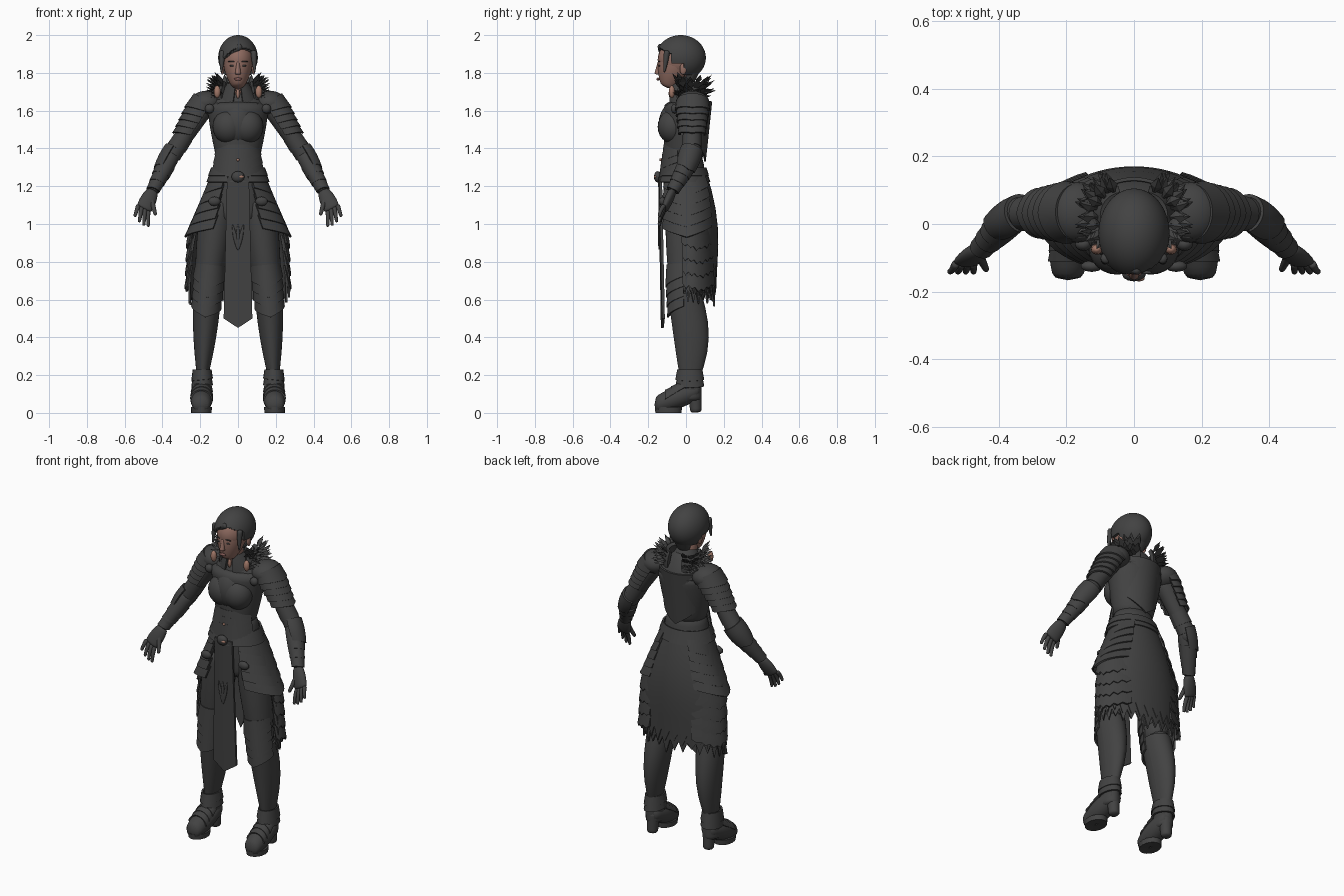
import bpy, bmesh, random
from math import sin, cos, pi, radians
from mathutils import Vector, Matrix

random.seed(4)
if "Cube" in bpy.data.objects:
    bpy.data.objects.remove(bpy.data.objects["Cube"])


def material(name, *rgb):
    m = bpy.data.materials.new(name)
    m.use_nodes = True
    m.diffuse_color = (*rgb, 1)
    m.node_tree.nodes["Principled BSDF"].inputs["Base Color"].default_value = (*rgb, 1)
    return m


def at(*coords):
    return Vector(coords)


CHARCOAL = material("charcoal", .055, .055, .055)
SKIN = material("skin", .28, .15, .12)
LIP = material("lip", .22, .1, .09)
COPPER = material("copper", .36, .19, .14)

# Facing directions around an axis, and the joints of the left side
FRONT, SIDE, BACK = -90, 0, 90
HIP, KNEE, ANKLE = at(.1, 0, 1.1), at(.16, -.01, .68), at(.19, .02, .16)
SHOULDER, ELBOW, WRIST = at(.17, .035, 1.64), at(.36, .03, 1.35), at(.455, -.075, 1.17)
PALM = at(.5, -.115, 1.085)


def finish(name, bm, mat, mirror=False, smooth=True, thick=0, rounded=False):
    """Turn a bmesh into an object with the usual modifiers."""
    bmesh.ops.recalc_face_normals(bm, faces=bm.faces)
    mesh = bpy.data.meshes.new(name)
    bm.to_mesh(mesh)
    bm.free()
    mesh.materials.append(mat)
    for polygon in mesh.polygons:
        polygon.use_smooth = smooth
    ob = bpy.data.objects.new(name, mesh)
    bpy.context.collection.objects.link(ob)
    if thick:
        solidify = ob.modifiers.new("Thickness", 'SOLIDIFY')
        solidify.thickness, solidify.offset = thick, -1
        ob.modifiers.new("Crisp edges", 'EDGE_SPLIT').split_angle = radians(40)
    if rounded:
        ob.modifiers.new("Rounding", 'SUBSURF').levels = 1
        ob.modifiers["Rounding"].render_levels = 1
    if mirror:
        ob.modifiers.new("Mirror", 'MIRROR').use_mirror_merge = False


def frame(axis):
    """Outward and backward directions across an axis."""
    axis = axis.normalized()
    if abs(axis.y) > .85:
        return at(1, 0, 0), at(0, 0, 1)
    if axis.z < 0:
        axis = -axis
    outward = at(0, 1, 0).cross(axis).normalized()
    return outward, axis.cross(outward)


def skin_rings(bm, rings):
    for upper, lower in zip(rings, rings[1:]):
        for k in range(len(upper) - 1):
            bm.faces.new((upper[k], upper[k + 1], lower[k + 1], lower[k]))


def loft(name, start, end, radius, radius_end, depth=1, depth_end=None, bulge=0, bow=0, facing=SIDE,
         spread=180, point=0, jag=0, sides=18, mat=CHARCOAL, mirror=False, solid=False, thick=.01):
    """Oval section swept from start to end: a solid limb, or an open plate with a shaped hem."""
    bm, rings, steps = bmesh.new(), [], 6
    out, back = frame(end - start)
    down = (end - start).normalized()
    depth_end = depth_end or depth
    for i in range(steps + 1):
        f = i / steps
        swell = sin(pi * f)
        r = radius + (radius_end - radius) * f + bulge * swell
        d = r * (depth + (depth_end - depth) * f)
        ring = []
        for k in range(sides if solid else sides + 1):
            a = radians(facing - spread + 2 * spread * k / sides)
            drop = point * f * (1 - abs(2 * k / sides - 1))
            if i == steps:
                drop += jag * (k % 2) * random.uniform(.4, 1)
            ring.append(bm.verts.new(start.lerp(end, f) + down * drop + out * r * cos(a)
                                     + back * (d * sin(a) + bow * swell)))
        rings.append(ring)
    if solid:
        bm.faces.new(rings[0])
        bm.faces.new(rings[-1])
        rings = [ring + ring[:1] for ring in rings]
    skin_rings(bm, rings)
    finish(name, bm, mat, mirror, thick=0 if solid else thick, rounded=solid)


def limb(name, start, end, radius, radius_end, **shape):
    loft(name, start, end, radius, radius_end, solid=True, **shape)


def lames(name, start, end, radius, radius_end, count, depth=1, depth_end=None, flare=1.1, mirror=True, **shape):
    """Row of overlapping flared plates."""
    depth_end = depth_end or depth

    def mix(a, b, f):
        return a + (b - a) * f
    for i in range(count):
        f, g = i / count, (i + 1.35) / count
        loft(f"{name}_{i + 1}", mix(start, end, f), mix(start, end, g), mix(radius, radius_end, f),
             mix(radius, radius_end, g) * flare, mix(depth, depth_end, f), mix(depth, depth_end, g),
             mirror=mirror, **shape)


def ball(name, centre, size, mat=CHARCOAL, mirror=False, cut=None, thick=0, sides=24):
    bm = bmesh.new()
    bmesh.ops.create_uvsphere(bm, u_segments=sides, v_segments=sides // 2, radius=1,
                              matrix=Matrix.Translation(centre) @ Matrix.Diagonal((*size, 1)))
    if cut:
        hidden = [f for f in bm.faces if cut(f.calc_center_median())]
        bmesh.ops.delete(bm, geom=hidden, context='FACES')
    finish(name, bm, mat, mirror, thick=thick)


# Head and face
ball("cranium", at(0, -.045, 1.87), (.083, .105, .1), SKIN)
limb("jaw", at(0, -.05, 1.87), at(0, -.1, 1.72), .082, .028, depth=1.2, bulge=.012, mat=SKIN)
limb("neck", at(0, 0, 1.62), at(0, -.04, 1.8), .055, .045, mat=SKIN)
limb("nose", at(0, -.142, 1.86), at(0, -.152, 1.79), .008, .018, mat=SKIN, sides=8)
ball("lips", at(0, -.148, 1.767), (.022, .008, .008), LIP)
ball("eye", at(.031, -.141, 1.838), (.013, .005, .005), mirror=True)
ball("eyebrow", at(.033, -.143, 1.86), (.02, .005, .003), mirror=True)
ball("ear", at(.083, -.015, 1.82), (.01, .018, .03), SKIN, mirror=True)


# Hair, open around the face and swept to one side
def around_face(p):
    fringe = p.y < -.075 and p.z < 1.935 - 6 * (p.x - .02) ** 2
    cheek = p.y < -.015 and p.z < 1.85
    return fringe or cheek or p.z < 1.79


ball("hair_cap", at(0, -.028, 1.88), (.105, .133, .12), cut=around_face, thick=.02, sides=96)
limb("side_lock", at(.083, -.1, 1.92), at(.088, -.115, 1.8), .018, .004, bulge=.003, sides=8, mirror=True)
limb("swept_fringe", at(.02, -.14, 1.945), at(-.08, -.115, 1.88), .018, .01, depth=.8, sides=10)
limb("nape_hair", at(0, .045, 1.86), at(0, .02, 1.75), .08, .035, depth=.65)

# Body and chest armour
limb("hips", at(0, 0, 1), at(0, -.01, 1.38), .15, .11, depth=.75, depth_end=.85, bulge=.015, sides=24)
limb("chest", at(0, -.015, 1.32), at(0, .01, 1.65), .11, .17, depth=.88, depth_end=.75, bulge=.005, sides=24)
limb("shoulder_yoke", at(0, .02, 1.6), at(0, .01, 1.74), .18, .05, depth=.65, depth_end=1, sides=24)
ball("breast_plate", at(.05, -.07, 1.515), (.085, .08, .09), mirror=True)
ball("breast_ridge", at(0, -.05, 1.53), (.1, .095, .12))
loft("gorget", at(0, -.02, 1.75), at(0, 0, 1.65), .055, .11, depth=1.1, depth_end=.85, facing=BACK, spread=165)
loft("back_plate", at(0, .01, 1.66), at(0, -.01, 1.42), .14, .12, depth=.85, depth_end=.93,
     facing=BACK, spread=55, point=.08)
lames("waist_plate", at(0, -.015, 1.42), at(0, -.015, 1.3), .115, .135, 3, depth=.9, mirror=False,
      facing=FRONT, spread=75, point=.05, flare=1.04)
lames("belt", at(0, -.01, 1.3), at(0, -.01, 1.235), .142, .158, 2, depth=.83, mirror=False, sides=32, flare=1.04)
ball("belt_buckle", at(0, -.15, 1.25), (.035, .02, .03), sides=12)
ball("buckle_trim", at(.015, -.162, 1.25), (.016, .008, .008), COPPER)
ball("throat_clasp", at(0, -.08, 1.69), (.01, .012, .026), COPPER)
ball("waist_gem", at(0, -.135, 1.34), (.008, .006, .008), COPPER)
ball("hip_pouch", at(.125, -.125, 1.12), (.035, .018, .025), mirror=True, sides=10)

# Fur collar built from overlapping leaf-shaped tufts
bm = bmesh.new()
for tuft in range(80):
    angle, lift = radians(random.uniform(-48, 72)), random.random()
    ray = at(cos(angle), sin(angle), 0)
    root = at(.03, .025, 1.66 + .08 * lift) + ray * .07
    growth = (ray + at(random.uniform(-.2, .2), random.uniform(-.2, .3), .1 + lift)).normalized()
    length = random.uniform(.06, .09)
    side = growth.cross(at(0, 0, 1)).normalized() * .018
    ridge = side.cross(growth).normalized() * .01
    middle = root + growth * length / 2
    base, left, right, crest, tip = [bm.verts.new(p) for p in (root, middle + side, middle - side,
                                                               middle + ridge, root + growth * length)]
    for corners in ((base, left, crest), (base, crest, right), (left, tip, crest), (crest, tip, right),
                    (base, right, tip, left)):
        bm.faces.new(corners)
finish("fur_collar", bm, CHARCOAL, mirror=True, smooth=False)
loft("fur_base", at(.03, .025, 1.755), at(.03, .02, 1.65), .07, .09, bulge=.01, facing=15, spread=65,
     mirror=True, thick=.02)
ball("collar_clasp", at(.11, -.075, 1.7), (.018, .016, .034), COPPER, mirror=True, sides=12)

# Arms with layered shoulder, elbow and forearm plates
limb("upper_arm", SHOULDER, ELBOW, .06, .042, mirror=True)
limb("forearm", SHOULDER.lerp(ELBOW, .9), WRIST, .044, .029, bulge=.006, mirror=True)
ball("elbow", ELBOW, (.045, .045, .045), mirror=True)
ball("shoulder_cap", SHOULDER, (.085, .09, .065), mirror=True)
ball("shoulder_stud", at(.15, -.06, 1.61), (.025, .02, .025), mirror=True, sides=12)
lames("pauldron_plate", SHOULDER + at(0, 0, .015), SHOULDER.lerp(ELBOW, .5), .073, .057, 5, depth=1.15,
      flare=1.18, spread=115, point=.04)
lames("arm_plate", SHOULDER.lerp(ELBOW, .6), SHOULDER.lerp(ELBOW, .9), .05, .046, 2, point=.01)
loft("elbow_guard", SHOULDER.lerp(ELBOW, .85), ELBOW.lerp(WRIST, .3), .06, .052, bulge=.006, facing=30,
     spread=100, point=.03, mirror=True)
lames("vambrace", ELBOW.lerp(WRIST, .2), ELBOW.lerp(WRIST, .85), .049, .034, 3, point=.015)

# Hands with fanned fingers
limb("palm", ELBOW.lerp(WRIST, .95), PALM - at(0, 0, .01), .03, .042, depth=.7, depth_end=.4, bulge=.008, mirror=True)
for i, finger in enumerate(("index", "middle", "ring", "little")):
    knuckle = PALM + at(.017, 0, .01) * (i - 1.4)
    limb(finger + "_finger", knuckle, at(.475 + .024 * i, -.143, .984 + .006 * i * i), .014, .009,
         bow=-.005, sides=8, mirror=True)
limb("thumb", WRIST.lerp(PALM, .2), at(.436, -.138, 1.045), .018, .01, sides=8, mirror=True)

# Legs with knee and shin armour
limb("thigh", HIP + at(0, 0, .05), KNEE, .095, .07, depth=1.15, bulge=.008, mirror=True)
ball("knee", KNEE, (.07, .08, .08), mirror=True)
limb("shin", KNEE, ANKLE, .066, .018, depth=1.2, depth_end=2, bulge=.008, bow=.022, mirror=True)
lames("knee_plate", HIP.lerp(KNEE, .75), KNEE.lerp(ANKLE, .2), .08, .073, 4, depth=1.2, facing=FRONT,
      spread=85, point=.05, flare=1.12)
for part, facing in (("greave", FRONT), ("calf_plate", BACK)):
    loft(part, KNEE.lerp(ANKLE, .1), ANKLE, .075, .024, depth=1.2, depth_end=1.9, bulge=.01, bow=.022,
         facing=facing, spread=90, mirror=True)
lames("ankle_cuff", ANKLE + at(0, 0, .07), ANKLE, .05, .05, 2, depth=1.35, point=.015, flare=1.15)

# Heeled boots
limb("boot_shaft", ANKLE + at(0, 0, .06), ANKLE - at(0, 0, .1), .047, .05, depth=1.3, mirror=True)
limb("boot_foot", at(.187, .08, .12), at(.196, -.168, .042), .04, .044, bulge=.02, mirror=True)
loft("boot_sole", at(.194, -.093, .03), at(.194, -.093, 0), .056, .054, depth=1.3, mirror=True, thick=.05)
limb("boot_heel", at(.187, .045, .13), at(.187, .053, 0), .038, .03, mirror=True)
lames("instep_plate", at(.19, -.01, .125), at(.194, -.1, .07), .054, .056, 3, depth=.95, facing=BACK, spread=80)

# Hip plates, ragged skirt and front cloth
lames("hip_plate", at(0, 0, 1.27), at(0, .008, 1), .14, .25, 5, depth=.82, depth_end=.56, spread=60, facing=-2,
      point=.05)
lames("side_tasset", at(0, .02, 1), at(0, .03, .71), .255, .265, 4, depth=.5, facing=20, spread=40, flare=1.07,
      point=.03, jag=.02, sides=12)
for layer, inset, hem in (("outer", 0, .7), ("inner", .012, .65)):
    loft("skirt_" + layer, at(0, 0, 1.27), at(0, .008, hem), .135 - inset, .275 - inset, depth=.8, depth_end=.55,
         bulge=.038, facing=BACK, spread=95, jag=.09, sides=32)
bm = bmesh.new()
cloth = []
for i in range(4):
    width, tip = .058 + .006 * i, .05 * (i == 3)
    cloth.append([bm.verts.new((width * s, -.148 + .005 * i + .006 * abs(s), 1.25 - .25 * i - tip * (1 - abs(s))))
                  for s in (-1, -.5, 0, .5, 1)])
skin_rings(bm, cloth)
finish("front_cloth", bm, CHARCOAL, thick=.015)
for s in (-1, 0, 1):
    limb(f"cloth_ornament_{s + 2}", at(0, -.143, .86), at(s * .03, -.145, 1), .004, .002, depth=.5, bulge=.01, sides=6)
